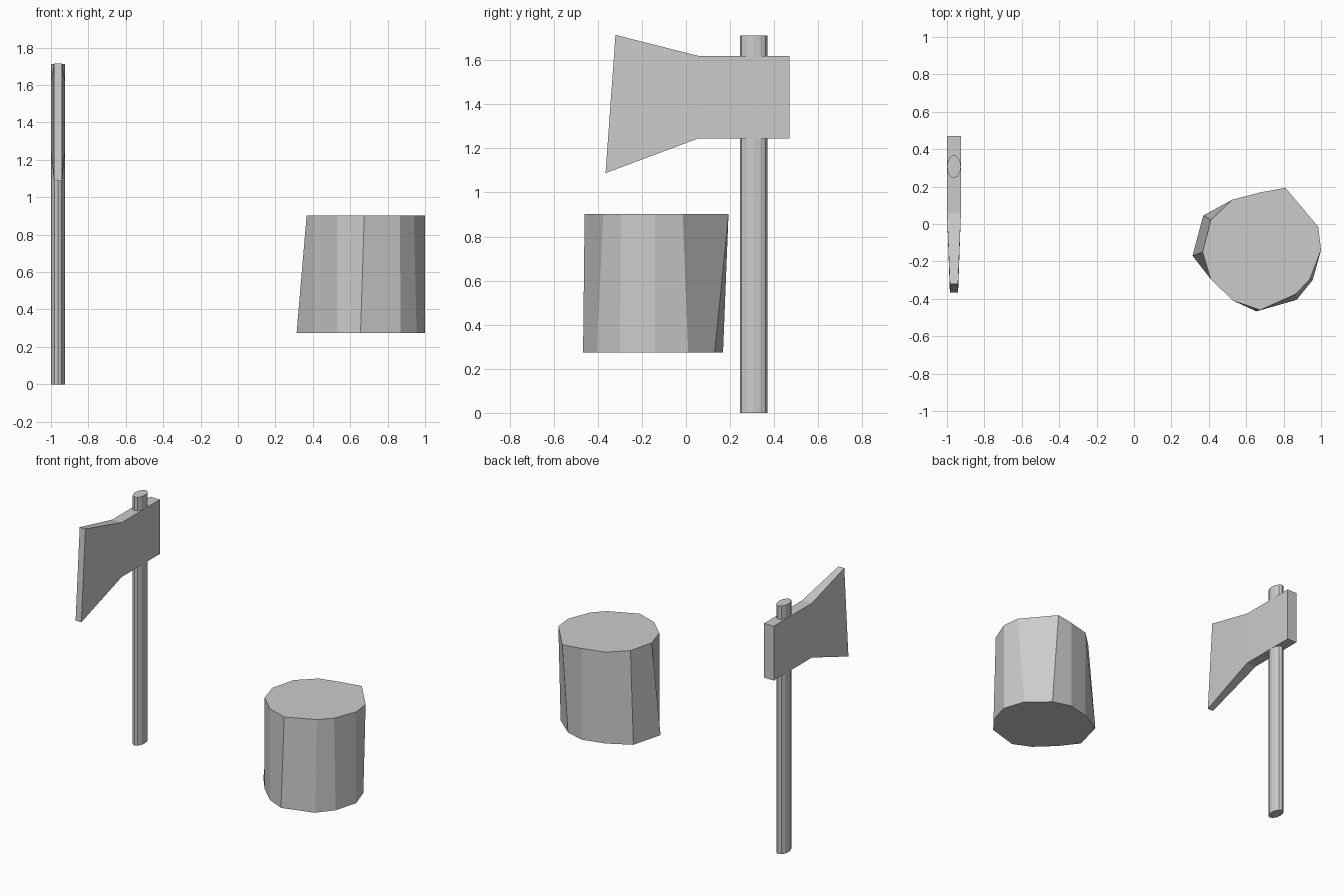
import bpy, bmesh
from math import cos, sin, pi

if "Cube" in bpy.data.objects:
    bpy.data.objects.remove(bpy.data.objects["Cube"])


def loft(name, lower, upper):
    """Closed solid between two matching rings of 3D points."""
    bm = bmesh.new()
    a = [bm.verts.new(p) for p in lower]
    b = [bm.verts.new(p) for p in upper]
    n = len(a)
    for i in range(n):
        j = (i + 1) % n
        bm.faces.new((a[i], a[j], b[j], b[i]))
    bm.faces.new(a[::-1])
    bm.faces.new(b)
    bmesh.ops.recalc_face_normals(bm, faces=bm.faces)
    mesh = bpy.data.meshes.new(name)
    bm.to_mesh(mesh)
    bm.free()
    obj = bpy.data.objects.new(name, mesh)
    bpy.context.collection.objects.link(obj)
    return obj


AXE_X = -0.9625

# Oval twelve-sided handle
oval = [(AXE_X + 0.0373 * cos(i * pi / 6), 0.307 + 0.0625 * sin(i * pi / 6)) for i in range(12)]
loft("axe_handle", [(x, y, 0) for x, y in oval], [(x, y, 1.713) for x, y in oval])

# Axe head: each section is y-top, z-top, y-bottom, z-bottom, half thickness
sections = [(0.47, 1.62, 0.47, 1.245, 0.037),
            (0.055, 1.62, 0.055, 1.245, 0.037),
            (-0.32, 1.715, -0.365, 1.088, 0.022)]
bm = bmesh.new()
rings = []
for yt, zt, yb, zb, t in sections:
    rings.append([bm.verts.new(p) for p in ((AXE_X - t, yt, zt), (AXE_X + t, yt, zt),
                                            (AXE_X + t, yb, zb), (AXE_X - t, yb, zb))])
for r, s in zip(rings, rings[1:]):
    for i in range(4):
        j = (i + 1) % 4
        bm.faces.new((r[i], r[j], s[j], s[i]))
bm.faces.new(rings[0])
bm.faces.new(rings[-1])
bmesh.ops.recalc_face_normals(bm, faces=bm.faces)
mesh = bpy.data.meshes.new("axe_head")
bm.to_mesh(mesh)
bm.free()
bpy.context.collection.objects.link(bpy.data.objects.new("axe_head", mesh))

# Irregular chopping log: twelve-sided outlines at top and bottom
top = [(0.367, -0.15), (0.41, 0.02), (0.525, 0.13), (0.68, 0.17), (0.81, 0.193), (0.985, -0.015),
       (1.0, -0.14), (0.94, -0.295), (0.865, -0.375), (0.675, -0.46), (0.53, -0.41), (0.41, -0.295)]
bottom = [(0.313, -0.17), (0.37, 0.045), (0.525, 0.13), (0.68, 0.168), (0.81, 0.13), (0.95, 0.01),
          (1.0, -0.14), (0.955, -0.3), (0.87, -0.405), (0.655, -0.467), (0.53, -0.41), (0.41, -0.295)]
loft("chopping_log", [(x, y, 0.273) for x, y in bottom], [(x, y, 0.903) for x, y in top])
